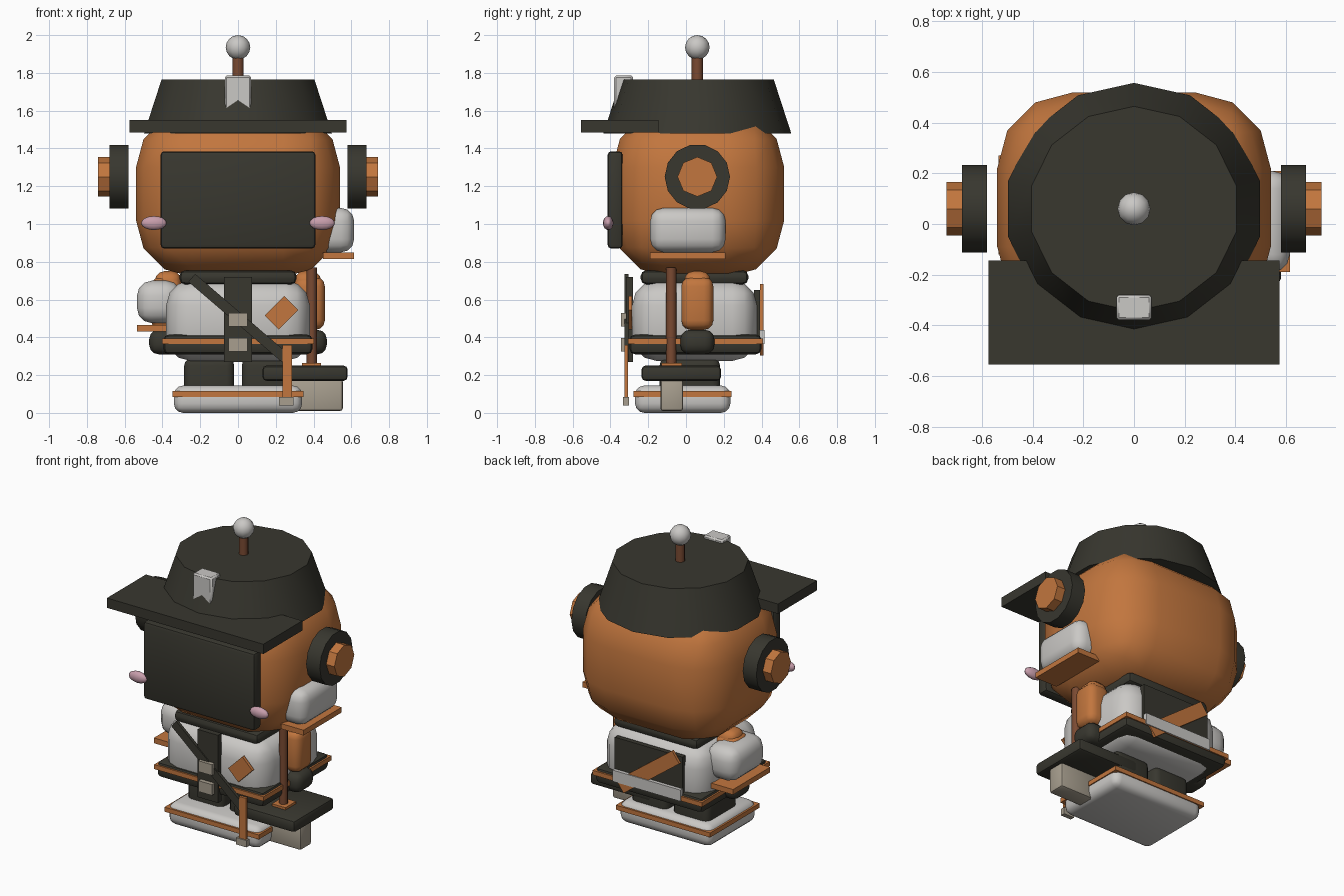
import bpy
import math
from mathutils import Matrix

cube = bpy.data.objects.get("Cube")
if cube:
    bpy.data.objects.remove(cube, do_unlink=True)


def material(name, rgb):
    """Flat material from 0-255 display values."""
    lin = [((c / 255 + 0.055) / 1.055) ** 2.4 for c in rgb]
    m = bpy.data.materials.new(name)
    m.use_nodes = True
    m.diffuse_color = (*lin, 1)
    m.node_tree.nodes["Principled BSDF"].inputs["Base Color"].default_value = (*lin, 1)
    return m


ORANGE = material("orange", (194, 118, 62))
BLACK = material("charcoal", (56, 55, 47))
WHITE = material("pale grey", (202, 200, 197))
BEIGE = material("beige", (168, 159, 143))
PINK = material("pink", (200, 158, 172))
BROWN = material("brown", (122, 74, 50))


def finish(name, mat, smooth=None):
    ob = bpy.context.object
    ob.name = ob.data.name = name
    ob.data.materials.append(mat)
    if smooth:
        bpy.ops.object.shade_smooth_by_angle(angle=math.radians(smooth))
    return ob


def box(name, mat, x, y, z, bevel=0, segments=3):
    """Box from x, y and z ranges, with optional rounded edges."""
    bpy.ops.mesh.primitive_cube_add(size=1)
    ob = bpy.context.object
    ranges = (x, y, z)
    ob.data.transform(Matrix.LocRotScale([sum(r) / 2 for r in ranges], None,
                                         [r[1] - r[0] for r in ranges]))
    if bevel:
        mod = ob.modifiers.new("rounding", 'BEVEL')
        mod.width, mod.segments = bevel, segments
        bpy.ops.object.modifier_apply(modifier=mod.name)
    return finish(name, mat, 40 if bevel else None)


def cone(name, mat, centre, r1, r2, depth, sides, rot=(0, 0, 0), smooth=None):
    bpy.ops.mesh.primitive_cone_add(vertices=sides, radius1=r1, radius2=r2,
                                    depth=depth, location=centre, rotation=rot)
    return finish(name, mat, smooth)


def ball(name, mat, centre, scale):
    bpy.ops.mesh.primitive_uv_sphere_add(segments=12, ring_count=8, radius=1, location=centre)
    bpy.context.object.scale = scale
    return finish(name, mat, 60)


def strap(name, mat, a, b, width, y, thick):
    """Flat strip in a vertical plane running between two (x, z) points."""
    dx, dz = b[0] - a[0], b[1] - a[1]
    half = math.hypot(dx, dz) / 2
    ob = box(name, mat, (-half, half), (-thick / 2, thick / 2), (-width / 2, width / 2))
    ob.location = ((a[0] + b[0]) / 2, y, (a[1] + b[1]) / 2)
    ob.rotation_euler.y = -math.atan2(dz, dx)
    return ob


MID = 0.06  # front-to-back centre of head and arms

# Head, screen and cheeks
box("head", ORANGE, (-0.54, 0.54), (-0.39, 0.52), (0.72, 1.6), 0.3)
box("face_screen", BLACK, (-0.41, 0.41), (-0.415, -0.335), (0.87, 1.385), 0.02, 2)

# Hat, badge and antenna
hat = cone("hat", BLACK, (0, MID, 1.6225), 0.51, 0.415, 0.285, 14, smooth=30)
hat.scale.y = 0.975
box("hat_brim", BLACK, (-0.575, 0.575), (-0.555, -0.145), (1.485, 1.55))
box("hat_badge", WHITE, (-0.07, 0.07), (-0.38, -0.28), (1.55, 1.785), 0.01, 1)
cone("antenna", BROWN, (0, MID, 1.82), 0.03, 0.03, 0.14, 8, smooth=50)
ball("antenna_ball", WHITE, (0, MID, 1.935), (0.065, 0.065, 0.065))

# Mirrored parts
for side, s in (("left", 1), ("right", -1)):
    def span(a, b):
        return (min(s * a, s * b), max(s * a, s * b))
    turn = (0, math.pi / 2, 0)
    cone(side + "_ear_disc", BLACK, (s * 0.63, MID, 1.25), 0.173, 0.173, 0.1, 14, turn, 30)
    cone(side + "_ear_cap", ORANGE, (s * 0.69, MID, 1.25), 0.105, 0.105, 0.1, 8, turn)
    ball(side + "_cheek", PINK, (s * 0.445, -0.412, 1.005), (0.068, 0.028, 0.037))
    box(side + "_shoulder", ORANGE, span(0.3, 0.44), (-0.01, 0.13), (0.62, 0.75), 0.05)
    box(side + "_arm", ORANGE, span(0.3, 0.46), (-0.025, 0.145), (0.44, 0.72), 0.05)
    box(side + "_hand", BLACK, span(0.29, 0.47), (-0.03, 0.15), (0.31, 0.44), 0.05)
    box(side + "_leg", BLACK, span(0.02, 0.285), (-0.14, 0.18), (0.02, 0.29), 0.04)

# Padded blocks with ledges, one by the head and one on the right arm
box("head_pad", WHITE, (0.38, 0.615), (-0.19, 0.21), (0.85, 1.085), 0.07)
box("head_pad_ledge", ORANGE, (0.45, 0.615), (-0.19, 0.21), (0.815, 0.85))
box("arm_pad", WHITE, (-0.535, -0.3), (-0.1, 0.26), (0.475, 0.7), 0.08)
box("arm_pad_ledge", ORANGE, (-0.535, -0.37), (-0.12, 0.27), (0.43, 0.465))

# Torso, collar, belt and base
box("torso", WHITE, (-0.38, 0.38), (-0.285, 0.375), (0.275, 0.7), 0.13)
box("collar", BLACK, (-0.31, 0.31), (-0.24, 0.33), (0.68, 0.755), 0.03, 2)
box("belt", BLACK, (-0.395, 0.395), (-0.3, 0.4), (0.31, 0.415), 0.03, 2)
box("belt_trim", ORANGE, (-0.402, 0.402), (-0.307, 0.408), (0.365, 0.395))
box("shoe_base", WHITE, (-0.34, 0.34), (-0.27, 0.235), (0, 0.145), 0.05)
box("shoe_trim", ORANGE, (-0.347, 0.347), (-0.277, 0.242), (0.085, 0.115))

# Front panel, straps, buckles and patch
box("front_panel", BLACK, (-0.075, 0.075), (-0.317, -0.28), (0.27, 0.72))
strap("front_strap", BLACK, (-0.245, 0.715), (0.25, 0.29), 0.055, -0.315, 0.02)
for name, z in (("upper_buckle", 0.4925), ("lower_buckle", 0.36)):
    box(name, BEIGE, (-0.05, 0.05), (-0.345, -0.3), (z - 0.036, z + 0.036))
strap("diamond_patch", ORANGE, (0.178, 0.478), (0.282, 0.582), 0.104, -0.295, 0.02)
box("hanging_strap", ORANGE, (0.235, 0.285), (-0.325, -0.308), (0.08, 0.36))
box("hanging_strap_tip", BEIGE, (0.218, 0.295), (-0.333, -0.303), (0.04, 0.085))

# Back panel and straps
box("back_panel", BLACK, (-0.25, 0.25), (0.36, 0.392), (0.38, 0.65))
strap("back_sash", ORANGE, (-0.21, 0.645), (0.2, 0.34), 0.09, 0.4, 0.018)
box("back_strip", WHITE, (-0.25, 0.25), (0.39, 0.415), (0.365, 0.44))

# Pole with its pad and foot block
cone("pole", BROWN, (0.39, -0.078, 0.505), 0.027, 0.027, 0.53, 8, smooth=50)
box("pole_flange", ORANGE, (0.34, 0.44), (-0.13, -0.02), (0.24, 0.265))
box("pole_pad", BLACK, (0.13, 0.58), (-0.235, 0.185), (0.17, 0.25), 0.02, 2)
box("pole_foot", BEIGE, (0.28, 0.555), (-0.135, -0.015), (0.01, 0.18), 0.015, 2)
